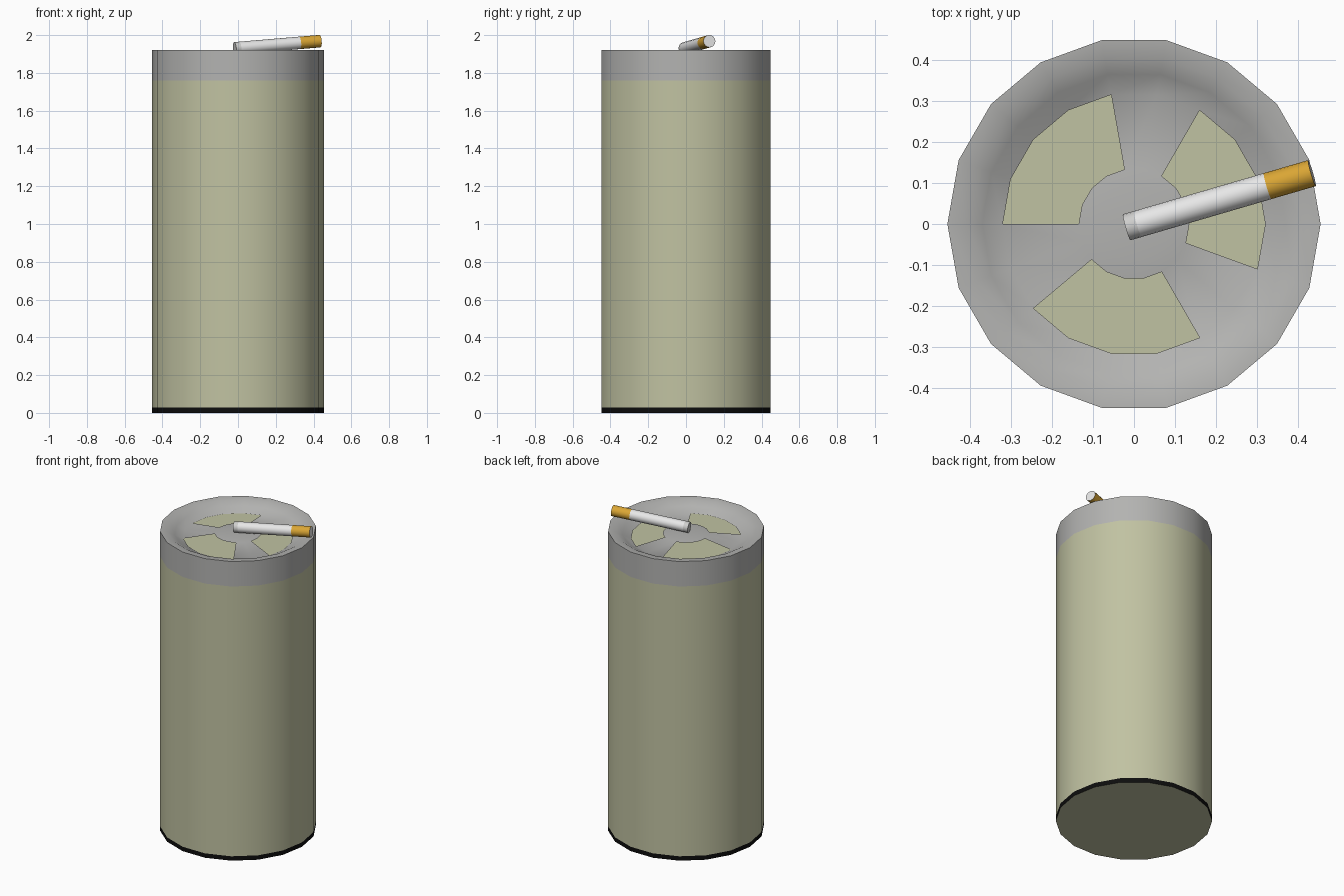
import bpy, bmesh, math
from mathutils import Vector

if "Cube" in bpy.data.objects:
    bpy.data.objects.remove(bpy.data.objects["Cube"])

SIDES = 18


def material(name, rgb):
    m = bpy.data.materials.new(name)
    m.diffuse_color = (*rgb, 1)
    m.use_nodes = True
    m.node_tree.nodes["Principled BSDF"].inputs["Base Color"].default_value = m.diffuse_color
    return m


olive = material("olive", (0.53, 0.54, 0.36))
black = material("black", (0.004, 0.004, 0.004))
grey = material("lid grey", (0.45, 0.45, 0.44))
white = material("paper white", (0.88, 0.88, 0.88))
ash = material("ash grey", (0.62, 0.62, 0.61))
orange = material("filter orange", (0.70, 0.38, 0.035))


def lathe(name, profile, mats, sides=SIDES, mat_rule=None, skip=None):
    """Spin (radius, z) points about z; radius 0 closes with a fan."""
    bm = bmesh.new()
    rings = []
    for r, z in profile:
        if r == 0:
            rings.append([bm.verts.new((0, 0, z))] * sides)
        else:
            rings.append([bm.verts.new((r * math.cos(math.tau * i / sides),
                                        r * math.sin(math.tau * i / sides), z))
                          for i in range(sides)])
    for k in range(len(rings) - 1):
        for i in range(sides):
            if skip and skip(k, i):
                continue
            j = (i + 1) % sides
            quad = [rings[k][i], rings[k][j], rings[k + 1][j], rings[k + 1][i]]
            f = bm.faces.new(list(dict.fromkeys(quad)))
            f.material_index = mat_rule(k) if mat_rule else 0
    me = bpy.data.meshes.new(name)
    bm.to_mesh(me)
    bm.free()
    for m in mats:
        me.materials.append(m)
    me.shade_smooth()
    me.set_sharp_from_angle(angle=math.radians(40))
    ob = bpy.data.objects.new(name, me)
    bpy.context.collection.objects.link(ob)
    return ob


# Bin body: olive underside, black foot band, olive wall, olive floor under the lid
lathe("bin_body",
      [(0, 0), (0.455, 0), (0.455, 0.028), (0.455, 1.76), (0.445, 1.76),
       (0.445, 1.865), (0, 1.865)],
      [olive, black], mat_rule=lambda k: 1 if k == 1 else 0)

# Dished lid with three open wedges, each four segments wide with two-segment bars
lathe("ashtray_lid",
      [(0.455, 1.76), (0.455, 1.92), (0.41, 1.917), (0.37, 1.895), (0.32, 1.87),
       (0.135, 1.892), (0.09, 1.897), (0, 1.897)],
      [grey], skip=lambda k, i: k == 4 and (i - 3) % 6 >= 2)

# Cigarette resting from the lid centre over the rim
start, end = Vector((-0.018, -0.008, 1.930)), Vector((0.434, 0.124, 1.968))
length, r = (end - start).length, 0.033
cig = lathe("cigarette",
            [(0, 0), (r, 0), (r, 0.06 * length), (r, 0.76 * length), (r, length), (0, length)],
            [white, ash, orange], sides=16,
            mat_rule=lambda k: (1, 1, 0, 2, 0)[k])
cig.location = start
cig.rotation_euler = (end - start).to_track_quat('Z', 'Y').to_euler()
